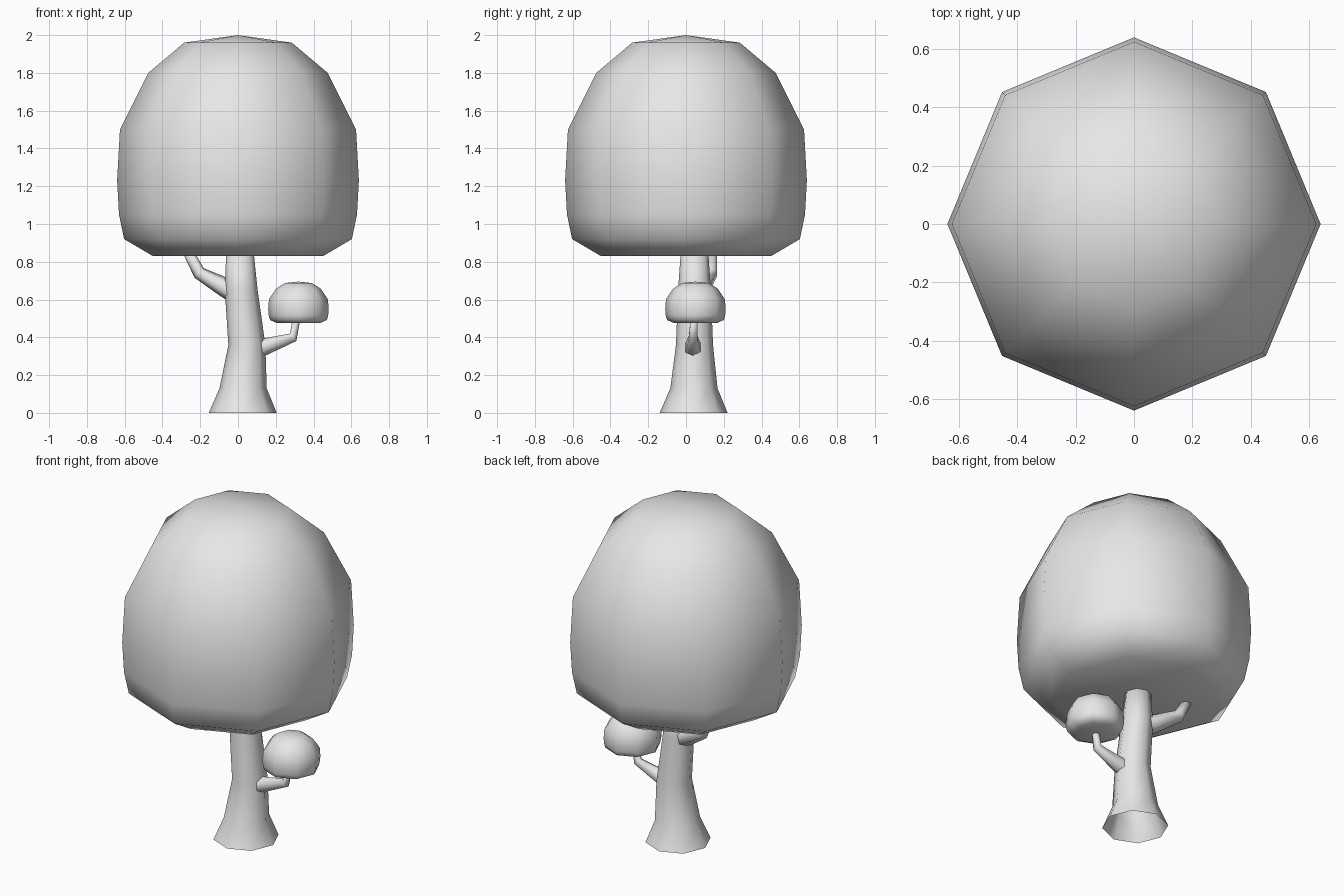
import bpy, bmesh, math
from mathutils import Vector

cube = bpy.data.objects.get("Cube")
if cube:
    bpy.data.objects.remove(cube, do_unlink=True)

SIDES = 8

grey = bpy.data.materials.new("light_grey")
grey.use_nodes = True
grey.diffuse_color = (0.8, 0.8, 0.8, 1)
grey.node_tree.nodes["Principled BSDF"].inputs["Base Color"].default_value = (0.8, 0.8, 0.8, 1)


def loft(name, stations, upright=True, cap_start=False, cap_end=True, sides=SIDES):
    """Skin rings placed at (centre, radius) stations; zero radius makes a pole."""
    bm = bmesh.new()
    points = [Vector(p) for p, r in stations]
    rings = []
    for i, (centre, radius) in enumerate(stations):
        along = points[min(i + 1, len(points) - 1)] - points[max(i - 1, 0)]
        axis = Vector((0, 0, 1)) if upright else along.normalized()
        u = Vector((0, 1, 0)).cross(axis).normalized()
        v = axis.cross(u)
        if radius == 0:
            rings.append([bm.verts.new(points[i])])
            continue
        angles = [math.tau * k / sides for k in range(sides)]
        rings.append([bm.verts.new(points[i] + radius * (u * math.cos(a) + v * math.sin(a)))
                      for a in angles])
    for low, high in zip(rings, rings[1:]):
        for k in range(sides):
            n = (k + 1) % sides
            if len(high) == 1:
                bm.faces.new((low[k], low[n], high[0]))
            else:
                bm.faces.new((low[k], low[n], high[n], high[k]))
    if cap_start:
        bm.faces.new(rings[0][::-1])
    if cap_end and len(rings[-1]) > 1:
        bm.faces.new(rings[-1])
    mesh = bpy.data.meshes.new(name)
    bm.to_mesh(mesh)
    bm.free()
    mesh.materials.append(grey)
    mesh.shade_smooth()
    obj = bpy.data.objects.new(name, mesh)
    bpy.context.collection.objects.link(obj)
    return obj


# Crown profile: radius and height above the crown's flat underside
CROWN = [(0.45, 0), (0.603, 0.09), (0.63, 0.22), (0.64, 0.40),
         (0.625, 0.67), (0.475, 0.97), (0.285, 1.13), (0, 1.17)]


def crown(name, x, y, z, width, height):
    stations = [((x, y, z + h * height), r * width) for r, h in CROWN]
    return loft(name, stations, cap_start=True)


crown("large_crown", 0, 0, 0.83, 1, 1)
crown("small_crown", 0.32, 0.05, 0.475, 0.25, 0.188)

# Trunk, flared and open at the ground
loft("trunk", [((0.025, 0.04, 0), 0.18),
               ((0.027, 0.042, 0.13), 0.125),
               ((0.047, 0.045, 0.36), 0.098),
               ((0.017, 0.045, 0.65), 0.087),
               ((0.01, 0.045, 0.86), 0.072)])

# Branches bend upward into the crowns
loft("left_branch", [((0.05, 0.04, 0.32), 0.052),
                     ((0.14, 0.037, 0.35), 0.045),
                     ((0.292, 0.038, 0.40), 0.026),
                     ((0.31, 0.042, 0.50), 0.02)], upright=False, sides=6)
loft("right_branch", [((0, 0.05, 0.63), 0.06),
                      ((-0.07, 0.08, 0.665), 0.052),
                      ((-0.205, 0.135, 0.74), 0.035),
                      ((-0.268, 0.14, 0.86), 0.028)], upright=False, sides=6)
